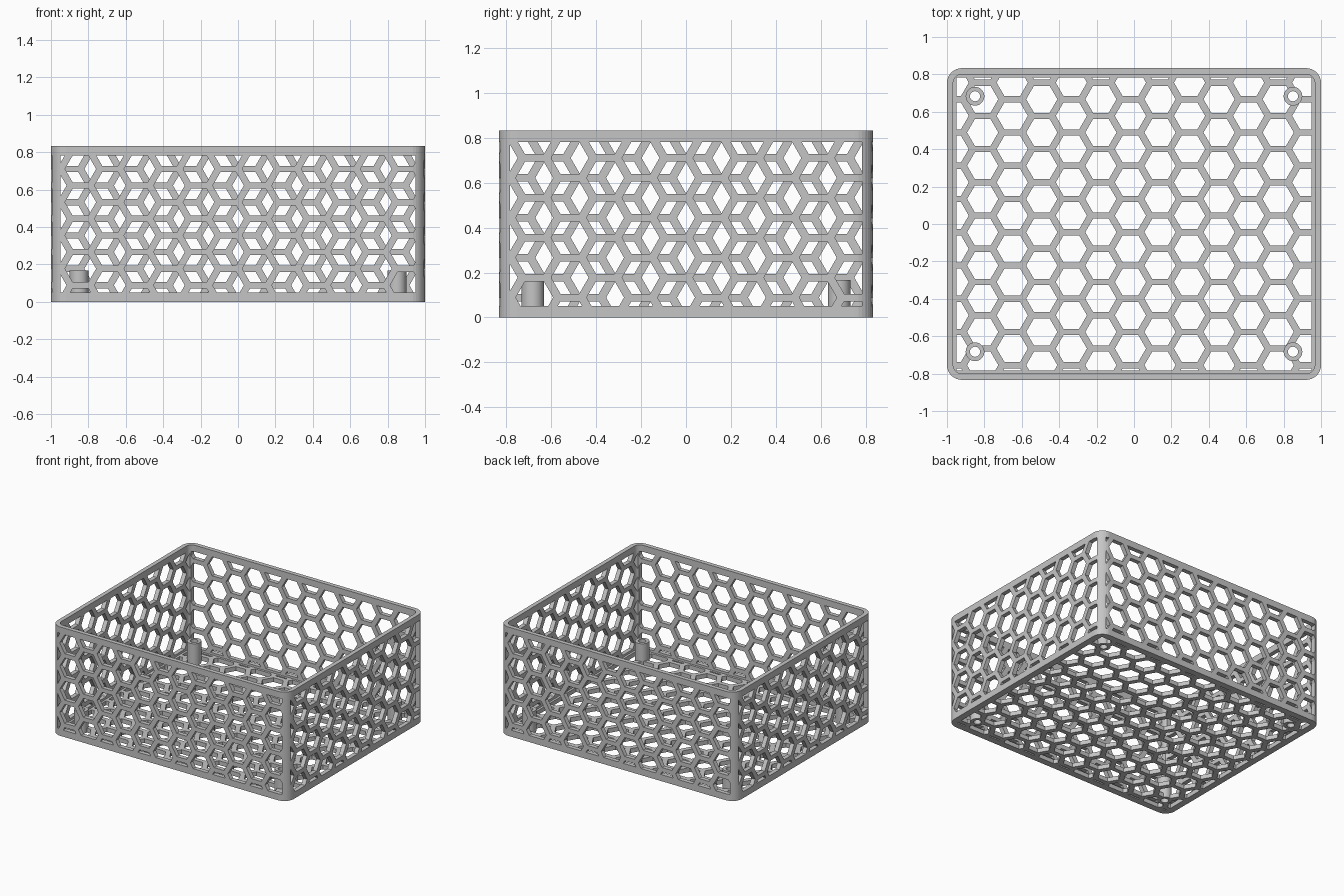
import bpy, bmesh, math
from mathutils import Vector

cube = bpy.data.objects.get("Cube")
if cube:
    bpy.data.objects.remove(cube, do_unlink=True)

W, D, H = 2.0, 1.667, 0.833          # outer size
WALL, BORDER, RADIUS = 0.033, 0.05, 0.08
CELL = 0.1667                        # hexagon point-to-point
STEP_U, STEP_V = 0.158, 0.1777       # column and row spacing
POSTS = [(sx * 0.85, sy * 0.683) for sx in (-1, 1) for sy in (-1, 1)]

grey = bpy.data.materials.new("grey_plastic")
grey.use_nodes = True
colour = (0.56, 0.56, 0.56, 1)
grey.diffuse_color = colour
grey.node_tree.nodes["Principled BSDF"].inputs["Base Color"].default_value = colour


def finish(name, bm):
    bmesh.ops.recalc_face_normals(bm, faces=bm.faces)
    mesh = bpy.data.meshes.new(name)
    bm.to_mesh(mesh)
    bm.free()
    mesh.materials.append(grey)
    obj = bpy.data.objects.new(name, mesh)
    bpy.context.collection.objects.link(obj)
    return obj


def bridge(bm, a, b):
    for i in range(len(a)):
        j = (i + 1) % len(a)
        bm.faces.new((a[i], a[j], b[j], b[i]))


def rounded_loop(bm, inset, z, seg=8):
    r = RADIUS - inset
    cx, cy = W / 2 - RADIUS, D / 2 - RADIUS
    loop = []
    for q, (sx, sy) in enumerate([(1, 1), (-1, 1), (-1, -1), (1, -1)]):
        for i in range(seg + 1):
            a = (q + i / seg) * math.pi / 2
            loop.append(bm.verts.new((sx * cx + r * math.cos(a), sy * cy + r * math.sin(a), z)))
    return loop


def clip(poly, axis, limit, sign):
    """Keep the part of a 2D polygon on one side of an axis-aligned line."""
    out = []
    for i, p in enumerate(poly):
        q = poly[(i + 1) % len(poly)]
        dp, dq = sign * (p[axis] - limit), sign * (q[axis] - limit)
        if dp >= 0:
            out.append(p)
        if dp * dq < 0:
            out.append(p.lerp(q, dp / (dp - dq)))
    return out


def area(poly):
    return 0.5 * abs(sum(p.cross(poly[i - 1]) for i, p in enumerate(poly)))


def honeycomb_cutter(name, width, height, place, near, far, first_u, first_v):
    """Hexagonal prisms trimmed to the panel inside its border."""
    bm = bmesh.new()
    for col in range(int(width / STEP_U) + 2):
        for row in range(-1, int(height / STEP_V) + 2):
            c = Vector((first_u + col * STEP_U, first_v + (row + 0.5 * (col % 2)) * STEP_V))
            poly = [c + Vector((math.cos(k * math.pi / 3), math.sin(k * math.pi / 3))) * CELL / 2
                    for k in range(6)]
            for axis, size in ((0, width), (1, height)):
                poly = clip(poly, axis, BORDER, 1)
                poly = clip(poly, axis, size - BORDER, -1)
            if len(poly) < 3 or area(poly) < 0.0001:
                continue
            a, b = ([bm.verts.new(place(p.x, p.y, d)) for p in poly] for d in (near, far))
            bm.faces.new(a)
            bm.faces.new(b)
            bridge(bm, a, b)
    obj = finish(name, bm)
    obj.hide_render = True
    return obj


# Open tray shell: outer and inner rounded walls, rim and floor
bm = bmesh.new()
loops = [rounded_loop(bm, i, z) for i, z in ((0, 0), (0, H), (WALL, H), (WALL, WALL))]
for a, b in zip(loops, loops[1:]):
    bridge(bm, a, b)
bm.faces.new(loops[0])
bm.faces.new(loops[-1])
tray = finish("mesh_tray", bm)

# Honeycomb openings in the floor and four walls
hx, hy = W / 2, D / 2
cutters = [
    honeycomb_cutter("floor_cutter", W, D, lambda u, v, d: (u - hx, v - hy, d), -0.05, 0.045, WALL, -0.01),
    honeycomb_cutter("front_cutter", W, H, lambda u, v, d: (u - hx, d - hy, v), -0.05, 0.06, -STEP_U, 0),
    honeycomb_cutter("back_cutter", W, H, lambda u, v, d: (hx - u, hy - d, v), -0.05, 0.06, -STEP_U, 0),
    honeycomb_cutter("right_cutter", D, H, lambda u, v, d: (hx - d, u - hy, v), -0.05, 0.06, 0, 0),
    honeycomb_cutter("left_cutter", D, H, lambda u, v, d: (d - hx, hy - u, v), -0.05, 0.06, 0, 0),
]

# Screw holes through the floor
bm = bmesh.new()
for x, y in POSTS:
    ret = bmesh.ops.create_cone(bm, cap_ends=True, segments=24, radius1=0.028, radius2=0.028, depth=0.2)
    bmesh.ops.translate(bm, verts=ret["verts"], vec=(x, y, 0))
cutters.append(finish("screw_cutter", bm))

bpy.context.view_layer.objects.active = tray
for cutter in cutters:
    mod = tray.modifiers.new(cutter.name, 'BOOLEAN')
    mod.operation = 'DIFFERENCE'
    mod.solver = 'EXACT'
    mod.object = cutter
    bpy.ops.object.modifier_apply(modifier=mod.name)
for cutter in cutters:
    bpy.data.objects.remove(cutter, do_unlink=True)

# Hollow standoffs in the corners
for n, (x, y) in enumerate(POSTS):
    bm = bmesh.new()
    rings = []
    for r, z in ((0.05, 0.001), (0.05, 0.167), (0.027, 0.167), (0.027, 0.001)):
        rings.append([bm.verts.new((x + r * math.cos(k * math.pi / 16), y + r * math.sin(k * math.pi / 16), z))
                      for k in range(32)])
    for i in range(4):
        bridge(bm, rings[i], rings[(i + 1) % 4])
    post = finish("standoff_%d" % (n + 1), bm)
    bpy.ops.object.select_all(action='DESELECT')
    post.select_set(True)
    bpy.context.view_layer.objects.active = post
    bpy.ops.object.shade_smooth_by_angle()
